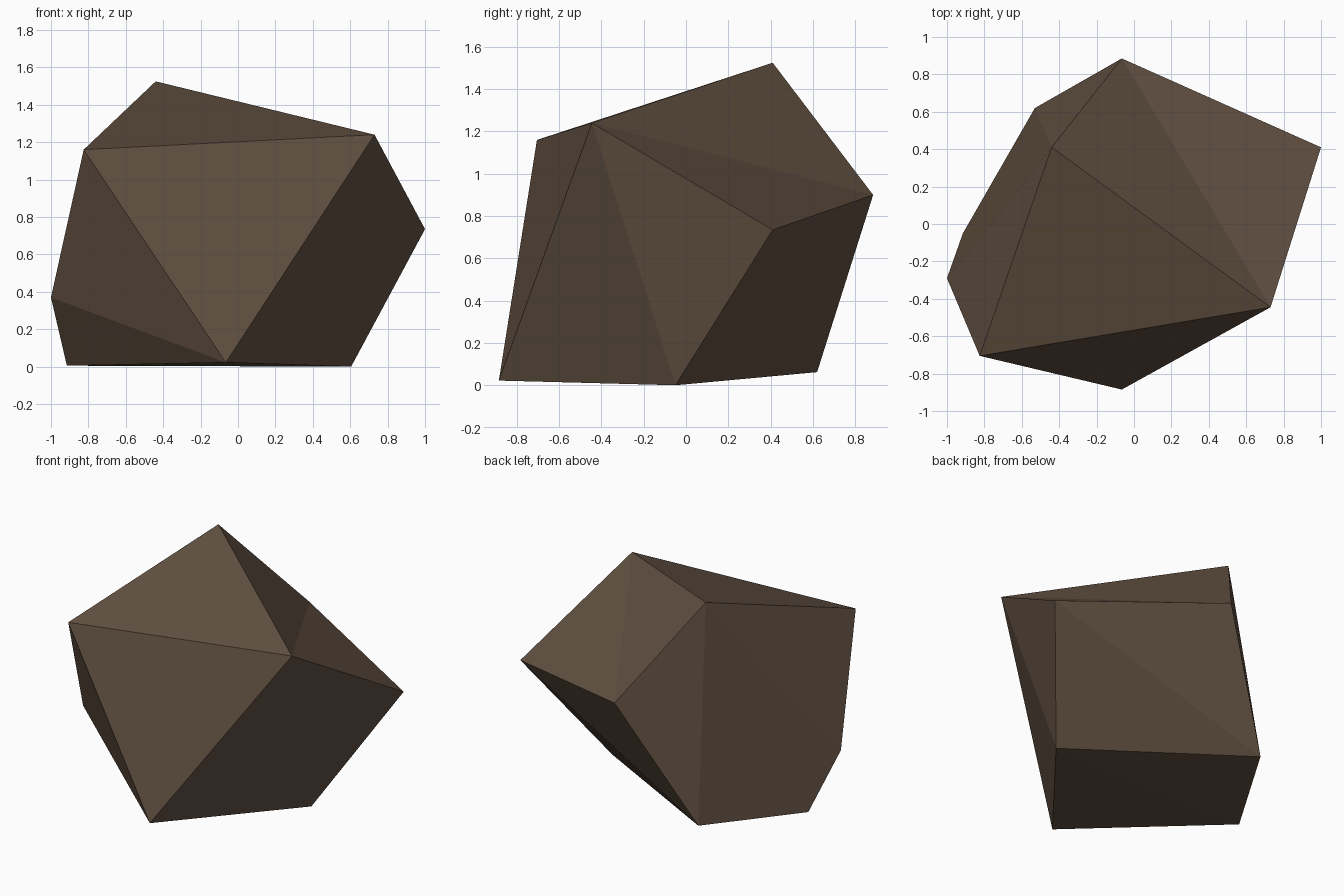
import bpy, bmesh

if "Cube" in bpy.data.objects:
    bpy.data.objects.remove(bpy.data.objects["Cube"])

# One brown stone colour
stone = bpy.data.materials.new("brown stone")
stone.diffuse_color = (0.12, 0.08, 0.053, 1)
stone.use_nodes = True
stone.node_tree.nodes["Principled BSDF"].inputs["Base Color"].default_value = stone.diffuse_color

# Corners of the faceted boulder
corners = {
    "peak": (-0.44, 0.41, 1.525),
    "left_shoulder": (-0.825, -0.705, 1.16),
    "right_shoulder": (0.73, -0.445, 1.24),
    "right": (1.0, 0.41, 0.735),
    "back": (-0.065, 0.885, 0.90),
    "left": (-1.0, -0.29, 0.37),
    "left_foot": (-0.915, -0.05, 0.005),
    "front_foot": (-0.065, -0.885, 0.022),
    "right_foot": (0.605, -0.05, 0.0),
    "back_foot": (-0.53, 0.62, 0.062),
}

# Boulder: convex hull stretched over the corners
bm = bmesh.new()
v = {name: bm.verts.new(co) for name, co in corners.items()}
bmesh.ops.convex_hull(bm, input=bm.verts[:])

# Shallow valley on the upper right: turn the ridge between peak and right corner
ridge = bm.edges.get((v["peak"], v["right"]))
if ridge:
    around = list(ridge.link_faces)
    bmesh.ops.delete(bm, geom=around, context='FACES_ONLY')
    bm.edges.remove(ridge)
    for tip in ("peak", "right"):
        bm.faces.new((v["right_shoulder"], v["back"], v[tip]))

bmesh.ops.recalc_face_normals(bm, faces=bm.faces[:])
mesh = bpy.data.meshes.new("boulder")
bm.to_mesh(mesh)
bm.free()
mesh.materials.append(stone)
boulder = bpy.data.objects.new("boulder", mesh)
bpy.context.collection.objects.link(boulder)
